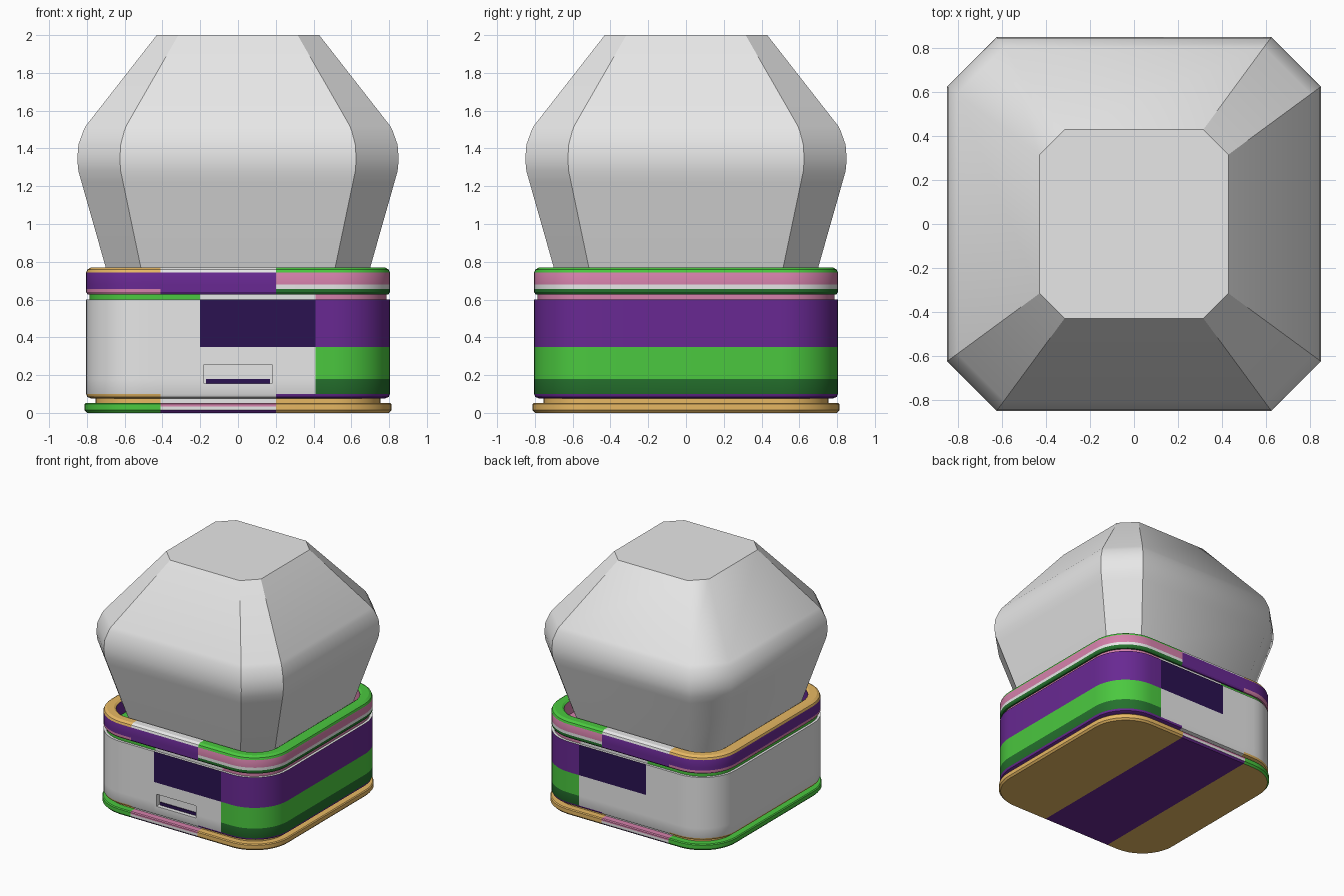
import bpy, bmesh, math
from mathutils import Vector

cube = bpy.data.objects.get("Cube")
if cube:
    bpy.data.objects.remove(cube, do_unlink=True)

# Palette
PALETTE = {
    "pale_grey": (0.8, 0.8, 0.8),
    "purple": (0.14, 0.022, 0.29),
    "dark_purple": (0.024, 0.006, 0.083),
    "green": (0.07, 0.58, 0.05),
    "dark_green": (0.018, 0.165, 0.026),
    "tan": (0.8, 0.48, 0.125),
    "pink": (0.67, 0.22, 0.41),
}
INDEX = {name: i for i, name in enumerate(PALETTE)}
MATERIALS = []
for name, rgb in PALETTE.items():
    mat = bpy.data.materials.new(name)
    mat.use_nodes = True
    mat.diffuse_color = (*rgb, 1)
    mat.node_tree.nodes["Principled BSDF"].inputs["Base Color"].default_value = (*rgb, 1)
    MATERIALS.append(mat)

HALF, RADIUS = 0.805, 0.3


def rounded_square(half, steps=10):
    """Outline of a square with round corners, offset from the body outline."""
    radius = RADIUS + half - HALF
    pts = []
    for corner in range(4):
        mid = math.pi / 4 + corner * math.pi / 2
        cx = math.copysign(half - radius, math.cos(mid))
        cy = math.copysign(half - radius, math.sin(mid))
        for i in range(steps + 1):
            a = (corner + i / steps) * math.pi / 2
            pts.append((cx + radius * math.cos(a), cy + radius * math.sin(a)))
    return pts


def chamfered_square(half):
    """Eight-sided outline with cut corners."""
    c = half * 0.735
    return [(half, -c), (half, c), (c, half), (-c, half),
            (-half, c), (-half, -c), (-c, -half), (c, -half)]


def loft(name, profile, outline, rule=None, ring=False, cuts=()):
    """Stack outlines along a (half width, height) profile and colour by rule."""
    bm = bmesh.new()
    rows = [[bm.verts.new((x, y, z)) for x, y in outline(h)] for h, z in profile]
    n = len(rows[0])
    pairs = list(zip(rows, rows[1:]))
    if ring:
        pairs.append((rows[-1], rows[0]))
    else:
        bm.faces.new(rows[0])
        bm.faces.new(rows[-1])
    for low, high in pairs:
        for i in range(n):
            j = (i + 1) % n
            bm.faces.new((low[i], low[j], high[j], high[i]))
    for x in cuts:
        bmesh.ops.bisect_plane(bm, geom=bm.verts[:] + bm.edges[:] + bm.faces[:],
                               plane_co=(x, 0, 0), plane_no=(1, 0, 0))
    bmesh.ops.recalc_face_normals(bm, faces=bm.faces[:])
    for f in bm.faces:
        if rule:
            c = f.calc_center_median()
            f.material_index = INDEX[rule(c.x, c.z, f.normal)]
    return finish(name, bm)


def finish(name, bm):
    mesh = bpy.data.meshes.new(name)
    bm.to_mesh(mesh)
    bm.free()
    for mat in MATERIALS:
        mesh.materials.append(mat)
    obj = bpy.data.objects.new(name, mesh)
    bpy.context.collection.objects.link(obj)
    return obj


def box(name, size, centre, colour="pale_grey"):
    bm = bmesh.new()
    bmesh.ops.create_cube(bm, size=1)
    for v in bm.verts:
        v.co = Vector(a * s + c for a, s, c in zip(v.co, size, centre))
    for f in bm.faces:
        f.material_index = INDEX[colour]
    return finish(name, bm)


def activate(obj):
    bpy.ops.object.select_all(action="DESELECT")
    obj.select_set(True)
    bpy.context.view_layer.objects.active = obj


def smooth(obj, degrees=30):
    activate(obj)
    bpy.ops.object.shade_smooth_by_angle(angle=math.radians(degrees))


def band(value, steps, last):
    """First colour whose lower limit lies below the value."""
    return next((colour for limit, colour in steps if value > limit), last)


# Colour rules, by side and height
def base_rule(x, z, normal):
    middle = -0.41 < x < 0.2
    if normal.z < -0.9:
        return "purple" if middle else "tan"
    if middle:
        return band(z, [(0.034, "pink"), (0.014, "pale_grey")], "purple")
    return "tan" if x > 0 else "green"


def body_rule(x, z, normal):
    if z < 0.1:
        return band(x, [(0.2, "purple"), (-0.41, "pale_grey")], "tan")
    if abs(normal.z) > 0.9:
        return "pale_grey"
    if x > 0.41:
        return band(z, [(0.35, "purple"), (0.18, "green")], "dark_green")
    return "dark_purple" if x > -0.2 and z > 0.35 else "pale_grey"


def rim_rule(x, z, normal):
    if x > 0.2:
        return band(z, [(0.742, "green"), (0.68, "pink"), (0.657, "pale_grey")], "dark_green")
    if x > -0.41:
        return band(z, [(0.742, "pale_grey")], "purple")
    return band(z, [(0.742, "tan"), (0.657, "purple")], "pink")


SIDE_CUTS = (-0.41, 0.2)
WINDOW_CUTS = (-0.2, 0.41)

# Base plate and the groove above it
base = loft("base_plate", [(0.8, 0), (0.813, 0.014), (0.813, 0.034), (0.813, 0.046), (0.806, 0.053)],
            rounded_square, base_rule, cuts=SIDE_CUTS)
lower_groove = loft("lower_groove", [(0.755, 0.04), (0.755, 0.1)], rounded_square,
                    lambda x, z, n: "pale_grey" if -0.41 < x < 0.2 else "tan", cuts=SIDE_CUTS)

# Main body with window bands
body = loft("body", [(0.78, 0.077), (0.798, 0.085), (HALF, 0.1), (HALF, 0.18), (HALF, 0.35), (HALF, 0.6)],
            rounded_square, body_rule, cuts=SIDE_CUTS + WINDOW_CUTS)

# Front slot recess
cutter = box("slot_cutter", (0.36, 0.08, 0.1), (0, -HALF, 0.205))
cutter.hide_render = True
cut = body.modifiers.new("slot", "BOOLEAN")
cut.operation, cut.solver, cut.object = "DIFFERENCE", "EXACT", cutter
activate(body)
bpy.ops.object.modifier_apply(modifier=cut.name)
bpy.data.objects.remove(cutter, do_unlink=True)
box("slot_opening", (0.34, 0.008, 0.024), (0, -HALF + 0.037, 0.167), "dark_purple")

# Groove under the rim
upper_groove = loft("upper_groove", [(0.785, 0.59), (0.785, 0.65)], rounded_square,
                    lambda x, z, n: band(x, [(0.41, "pink"), (-0.2, "pale_grey")], "green"),
                    cuts=WINDOW_CUTS)

# Hollow rim around the top
rim = loft("rim", [(0.797, 0.628), (HALF, 0.64), (HALF, 0.657), (HALF, 0.68), (HALF, 0.742),
                   (0.798, 0.758), (0.778, 0.77), (0.725, 0.77), (0.71, 0.76), (0.71, 0.628)],
           rounded_square, rim_rule, ring=True, cuts=SIDE_CUTS)

for part in (base, lower_groove, body, upper_groove, rim):
    smooth(part)

# Faceted top with cut corners and a flat crown
top = loft("faceted_top", [(0.655, 0.62), (0.70, 0.77), (0.828, 1.22), (0.845, 1.28), (0.851, 1.34),
                           (0.845, 1.42), (0.82, 1.49), (0.805, 1.52), (0.43, 2.0)],
           chamfered_square)
smooth(top, 22)
# Soften the left-hand rear corner
for edge in top.data.edges:
    a, b = (top.data.vertices[i].co for i in edge.vertices)
    if abs(a.z - b.z) > 0.01 and a.x < 0 < a.y:
        edge.use_edge_sharp = False
